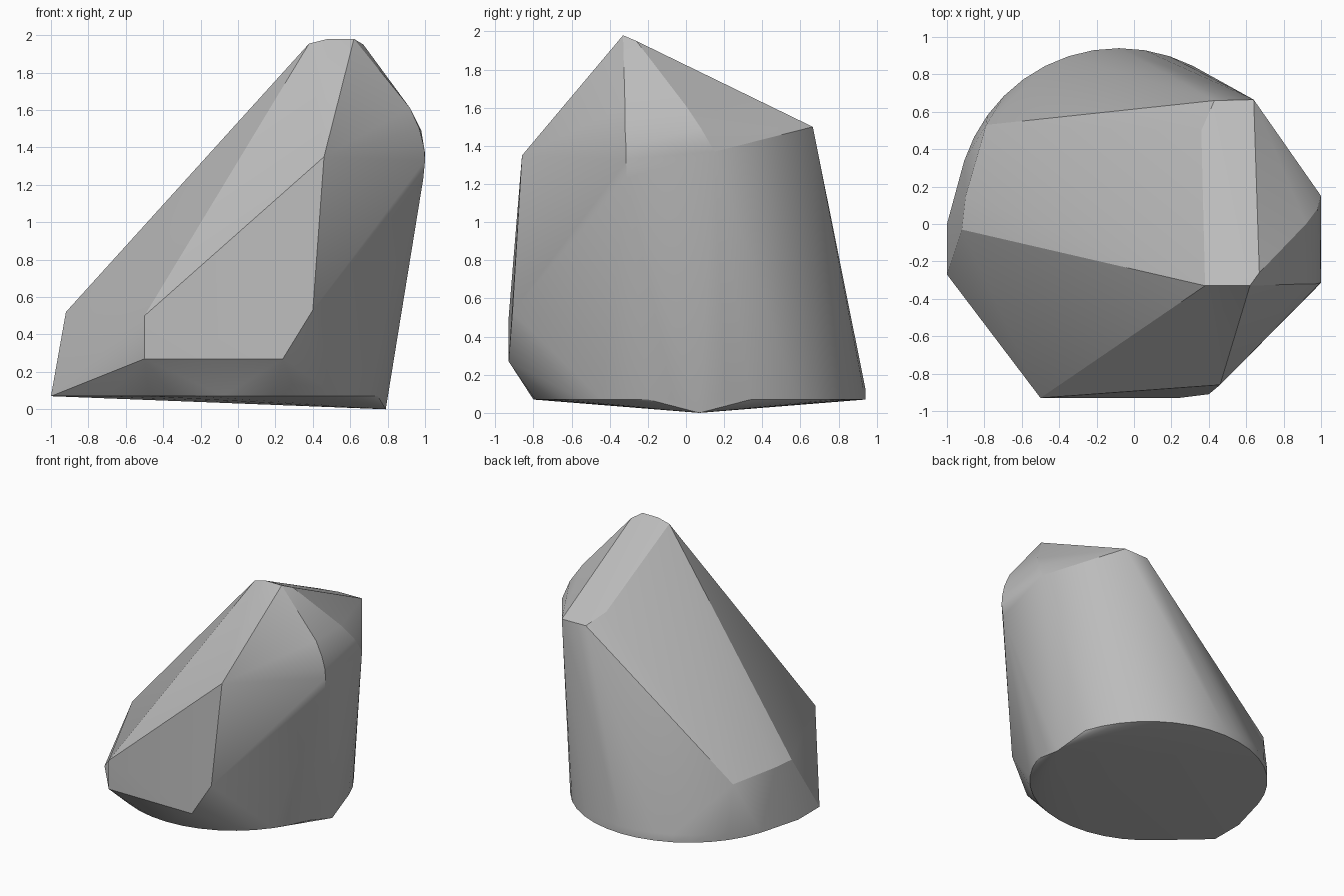
import bpy, bmesh, math

cube = bpy.data.objects.get("Cube")
if cube:
    bpy.data.objects.remove(cube, do_unlink=True)

# Single stone colour
stone = bpy.data.materials.new("stone grey")
stone.use_nodes = True
grey = (0.5, 0.5, 0.5, 1)
stone.diffuse_color = grey
bsdf = stone.node_tree.nodes["Principled BSDF"]
bsdf.inputs["Base Color"].default_value = grey
bsdf.inputs["Roughness"].default_value = 0.9

# Round base rim, with a slight low point on one side
RIM = 40
corners = []
for i in range(RIM):
    a = math.tau * i / RIM
    corners.append((-0.08 + 0.87 * math.cos(a), 0.07 + 0.87 * math.sin(a),
                    0.0 if i == 0 else 0.07))
    if math.sin(a) > 0.5:
        corners.append((*corners[-1][:2], 0.13))

# Chipped corners of the rock
corners += [(-1, 0, 0.07), (-1, -0.27, 0.07)]                       # base bulge
corners += [(-0.5, -0.93, 0.27), (-0.5, -0.93, 0.5),
            (0.24, -0.93, 0.27), (0.4, -0.91, 0.53),
            (0.46, -0.86, 1.35)]                                    # front facet
corners += [(-0.92, -0.03, 0.52), (-0.9, 0.15, 0.52),
            (-0.79, 0.53, 0.5)]                                     # foot of slope
corners += [(0.38, -0.33, 1.955), (0.48, -0.33, 1.98), (0.62, -0.33, 1.98),
            (0.67, -0.26, 1.95), (0.36, 0.5, 1.57), (0.43, 0.66, 1.5),
            (0.64, 0.665, 1.5), (0.66, 0.5, 1.57)]                  # top facet
corners += [(0.92, -0.32, 1.61), (0.97, -0.32, 1.5), (0.995, -0.315, 1.4),
            (1, -0.315, 1.33), (0.99, -0.31, 1.23), (0.92, 0, 1.61),
            (0.98, 0.08, 1.49), (1, 0.15, 1.37)]                    # side shoulder

# Wrap the corners in a convex skin and merge flat areas
bm = bmesh.new()
for co in corners:
    bm.verts.new(co)
hull = bmesh.ops.convex_hull(bm, input=bm.verts)
loose = [v for v in bm.verts if not v.link_faces]
bmesh.ops.delete(bm, geom=loose, context='VERTS')
bmesh.ops.dissolve_limit(bm, angle_limit=math.radians(1.5),
                         verts=bm.verts, edges=bm.edges)
bmesh.ops.recalc_face_normals(bm, faces=bm.faces)
mesh = bpy.data.meshes.new("rock")
bm.to_mesh(mesh)
bm.free()
mesh.materials.append(stone)
rock = bpy.data.objects.new("rock", mesh)
bpy.context.collection.objects.link(rock)

# Soft facets, sharp breaks
bpy.ops.object.select_all(action='DESELECT')
rock.select_set(True)
bpy.context.view_layer.objects.active = rock
bpy.ops.object.shade_smooth_by_angle(angle=math.radians(25))
